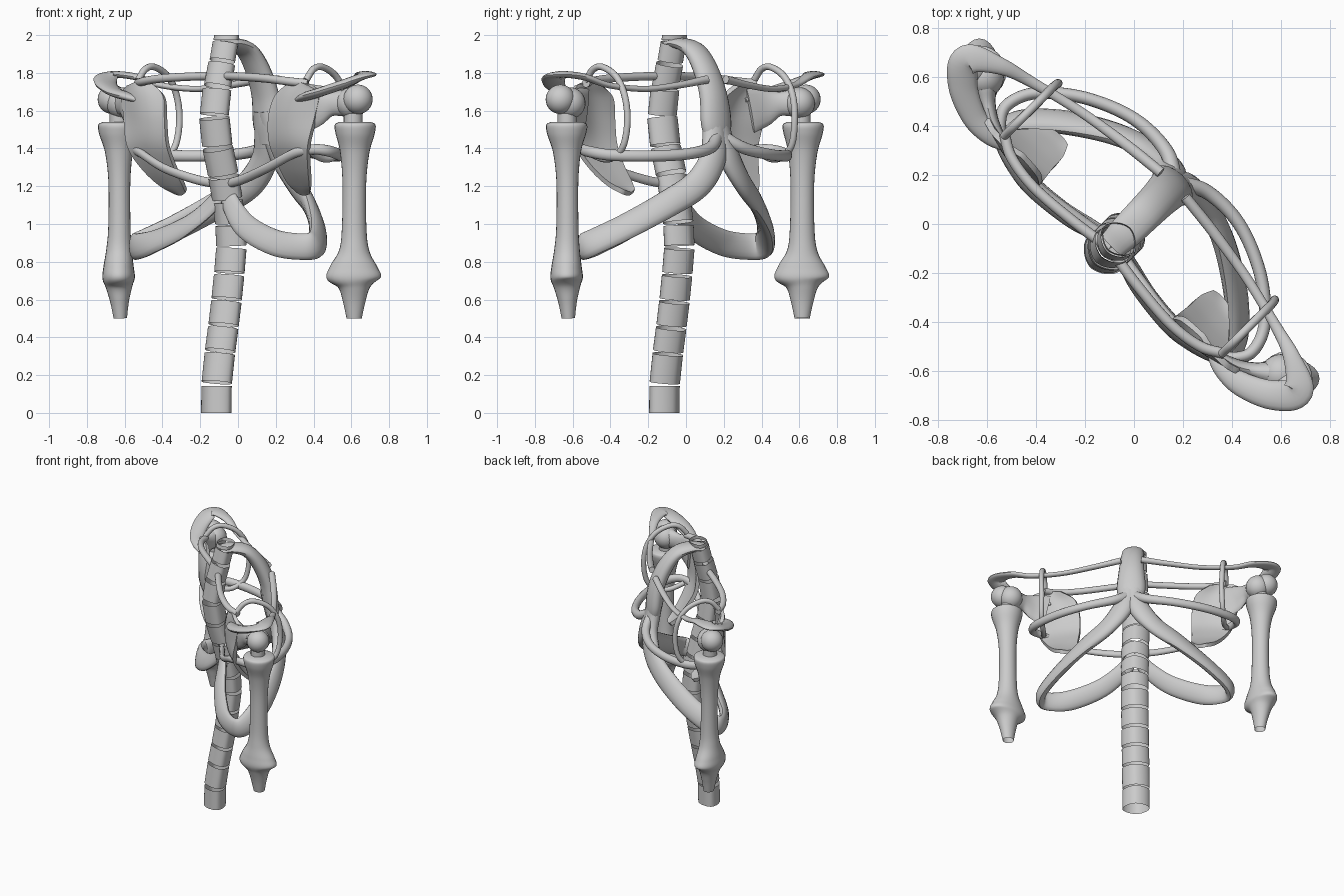
import bpy, bmesh, math
from mathutils import Vector, Matrix

if "Cube" in bpy.data.objects:
    bpy.data.objects.remove(bpy.data.objects["Cube"])

# The body faces the +x+y diagonal; left/right mirroring swaps x and y.
LATERAL = Vector((1, -1, 0)).normalized()
UP = Vector((0, 0, 1))


def finish(name, bm, angle=40):
    bmesh.ops.recalc_face_normals(bm, faces=bm.faces)
    me = bpy.data.meshes.new(name)
    bm.to_mesh(me)
    bm.free()
    ob = bpy.data.objects.new(name, me)
    bpy.context.collection.objects.link(ob)
    bpy.ops.object.select_all(action='DESELECT')
    ob.select_set(True)
    bpy.context.view_layer.objects.active = ob
    bpy.ops.object.shade_smooth_by_angle(angle=math.radians(angle))
    return ob


def pair(name, build):
    """Make the right part and its swapped twin on the left."""
    for side in ("right", "left"):
        bm = bmesh.new()
        build(bm)
        if side == "left":
            for v in bm.verts:
                v.co = Vector((v.co.y, v.co.x, v.co.z))
        finish(f"{name}_{side}", bm)


def smooth_points(pts, n=8):
    """Catmull-Rom through rows of numbers."""
    rows = [Vector(p) for p in pts]
    ext = [2 * rows[0] - rows[1]] + rows + [2 * rows[-1] - rows[-2]]
    out = []
    for i in range(len(rows) - 1):
        a, b, c, d = ext[i:i + 4]
        for k in range(n):
            t = k / n
            out.append(0.5 * (2 * b + (c - a) * t + (2 * a - 5 * b + 4 * c - d) * t * t
                              + (3 * b - a - 3 * c + d) * t ** 3))
    return out + [rows[-1]]


def radial(p):
    return Vector((p.x - 0.05, p.y - 0.05, 0))


def tube(bm, pts, hint, sides=16, end_cap=True):
    """Sweep an ellipse; each point is x, y, z, radius along hint, radius across it."""
    rows = smooth_points(pts)
    pos = [Vector(r[:3]) for r in rows]
    rings = []
    for i, p in enumerate(pos):
        t = (pos[min(i + 1, len(pos) - 1)] - pos[max(i - 1, 0)]).normalized()
        h = hint(p) if callable(hint) else hint
        a = (h - t * h.dot(t)).normalized()
        b = t.cross(a)
        ra, rb = rows[i][3], rows[i][4]
        rings.append([bm.verts.new(p + a * ra * math.cos(2 * math.pi * k / sides)
                                   + b * rb * math.sin(2 * math.pi * k / sides)) for k in range(sides)])
    for r, s in zip(rings, rings[1:]):
        for k in range(sides):
            bm.faces.new((r[k], r[(k + 1) % sides], s[(k + 1) % sides], s[k]))
    bm.faces.new(rings[0])
    if end_cap:
        bm.faces.new(rings[-1])


def rounded(pts, r):
    return [(*p, r, r) for p in pts]


# Spine: separate open drums along an S curve, wider sideways than deep
spine = [(-.115, 0), (-.113, .15), (-.098, .3), (-.072, .5), (-.05, .7), (-.035, .9), (-.052, 1.1),
         (-.085, 1.3), (-.115, 1.45), (-.125, 1.6), (-.105, 1.75), (-.08, 1.88), (-.06, 2.0)]
curve = smooth_points(spine, 12)


def spine_at(z):
    for a, b in zip(curve, curve[1:]):
        if z <= b.y:
            x = a.x + (b.x - a.x) * (z - a.y) / max(b.y - a.y, 1e-6)
            return Vector((x, x, z))
    return Vector((curve[-1].x, curve[-1].x, z))


def drum_ring(bm, c, tilt, r, n=32):
    fwd = Vector((1, 1, 0)).normalized()
    ring = []
    for k in range(n):
        co, si = math.cos(2 * math.pi * k / n), math.sin(2 * math.pi * k / n)
        u = 1.22 * r * math.copysign(abs(co) ** 1.2, co)
        v = .97 * r * math.copysign(abs(si) ** 1.2, si)
        ring.append(bm.verts.new(c + LATERAL * u + fwd * v - UP * v * tilt))
    return ring


cuts = [0, .152, .32, .457, .595, .735, .877, 1.0, 1.13, 1.26, 1.41, 1.57, 1.72, 1.855, 1.965, 2.0]
for i, (lo, hi) in enumerate(zip(cuts, cuts[1:])):
    a = spine_at(lo + (.009 if i else 0))
    b = spine_at(hi - (.009 if hi < 2 else 0))
    tilt = 0 if i == 0 or hi == 2 else (b - a).x * math.sqrt(2) / (b - a).z
    r = .078 if hi < 1.6 else .078 - .035 * (hi - 1.6)
    bm = bmesh.new()
    lower, upper = drum_ring(bm, a, tilt, r), drum_ring(bm, b, tilt, r)
    for k in range(32):
        j = (k + 1) % 32
        bm.faces.new((lower[k], lower[j], upper[j], upper[k]))
    finish(f"vertebra_{i + 1}", bm)

# Breastbone arching forward from the neck
bm = bmesh.new()
tube(bm, [(-.09, -.09, 1.945, .06, .025), (-.03, -.03, 1.955, .07, .03), (.045, .045, 1.92, .075, .042),
          (.103, .103, 1.82, .08, .052), (.145, .145, 1.68, .09, .055), (.16, .16, 1.53, .1, .055),
          (.165, .165, 1.42, .07, .04)], LATERAL)
finish("breastbone", bm)

# Large lower rib arches
pair("lower_arch", lambda bm: tube(bm, [
    (.16, .14, 1.6, .055, .06), (.185, .15, 1.47, .05, .07), (.235, .14, 1.34, .048, .075),
    (.305, .06, 1.21, .043, .075), (.375, -.1, 1.105, .04, .075), (.42, -.32, .985, .038, .075),
    (.415, -.5, .9, .035, .075), (.35, -.545, .88, .03, .07), (.2, -.46, .9, .03, .07),
    (.05, -.29, .98, .028, .065), (-.03, -.15, 1.09, .026, .055), (-.065, -.07, 1.2, .022, .04)], radial))

# Middle rib hoops
pair("middle_rib", lambda bm: tube(bm, [
    (.17, .17, 1.48, .03, .035), (.3, .13, 1.405, .03, .032), (.43, 0, 1.37, .027, .03),
    (.515, -.2, 1.36, .026, .03), (.535, -.4, 1.365, .025, .03), (.485, -.52, 1.385, .025, .03),
    (.4, -.545, 1.395, .022, .027), (.3, -.515, 1.375, .02, .025), (.15, -.39, 1.295, .02, .025),
    (.02, -.22, 1.235, .02, .025), (-.075, -.085, 1.21, .02, .025)], radial))

# Upper back ribs between spine and shoulder blade
pair("upper_rib", lambda bm: tube(bm, rounded([
    (-.1, -.1, 1.785), (.02, -.26, 1.78), (.15, -.41, 1.77), (.27, -.5, 1.755), (.37, -.53, 1.745)], .022), radial))

# Upright side loops
pair("side_loop", lambda bm: tube(bm, rounded([
    (.36, -.53, 1.76), (.4, -.49, 1.82), (.45, -.44, 1.83), (.52, -.37, 1.78), (.565, -.325, 1.68),
    (.575, -.31, 1.55), (.56, -.33, 1.42), (.51, -.38, 1.355), (.45, -.44, 1.345), (.38, -.52, 1.38)], .018),
    LATERAL, 12))

# Collar bone widening into the shoulder crest
pair("collar_and_crest", lambda bm: tube(bm, [
    (.21, .11, 1.765, .022, .022), (.33, -.04, 1.735, .018, .022), (.46, -.22, 1.715, .016, .02),
    (.575, -.41, 1.735, .016, .022), (.645, -.545, 1.78, .018, .035), (.672, -.68, 1.79, .018, .062),
    (.57, -.7, 1.745, .024, .06), (.44, -.655, 1.70, .024, .05), (.36, -.585, 1.675, .022, .04),
    (.31, -.525, 1.655, .012, .015)], UP))


# Shoulder blade: rows of border, middle and outer points
def blade(bm):
    rows = [((.29, -.45, 1.735), (.33, -.51, 1.745), (.39, -.57, 1.74)),
            ((.215, -.385, 1.67), (.29, -.5, 1.67), (.44, -.595, 1.69)),
            ((.18, -.375, 1.56), (.27, -.49, 1.56), (.42, -.585, 1.57)),
            ((.185, -.365, 1.43), (.27, -.47, 1.43), (.385, -.57, 1.42)),
            ((.23, -.33, 1.32), (.3, -.41, 1.31), (.385, -.5, 1.31)),
            ((.275, -.29, 1.235), (.335, -.345, 1.22), (.39, -.41, 1.225)),
            ((.325, -.27, 1.185), (.355, -.29, 1.17), (.385, -.325, 1.18))]
    lines = [smooth_points(r, 6) for r in rows]
    cols = [smooth_points([l[j] for l in lines], 5) for j in range(len(lines[0]))]
    grid = [[bm.verts.new(p) for p in c] for c in cols]
    for a, b in zip(grid, grid[1:]):
        for i in range(len(a) - 1):
            bm.faces.new((a[i], a[i + 1], b[i + 1], b[i]))
    bmesh.ops.recalc_face_normals(bm, faces=bm.faces)
    bmesh.ops.solidify(bm, geom=bm.faces[:], thickness=.026)


pair("shoulder_blade", blade)

# Socket neck reaching from blade to arm
pair("shoulder_socket", lambda bm: tube(bm, [
    (.34, -.53, 1.6, .12, .012), (.42, -.58, 1.62, .1, .028), (.49, -.6, 1.635, .065, .035),
    (.555, -.61, 1.64, .07, .05)], UP))


# Ball joint: two overlapping balls and a short pin
def joint(bm):
    for c, r in (((.6, -.615, 1.64), .083), ((.635, -.665, 1.66), .078)):
        bmesh.ops.create_uvsphere(bm, u_segments=24, v_segments=16, radius=r, matrix=Matrix.Translation(c))
    bmesh.ops.create_cone(bm, cap_ends=True, segments=20, radius1=.05, radius2=.05, depth=.07,
                          matrix=Matrix.Translation((.61, -.63, 1.55)))


pair("shoulder_joint", joint)

# Upper arm with a flared elbow, open at the lower end
pair("upper_arm", lambda bm: tube(bm, [
    (.62, -.632, 1.54, .085, .085), (.62, -.632, 1.525, .108, .108), (.62, -.632, 1.48, .104, .104),
    (.618, -.63, 1.38, .078, .074), (.616, -.628, 1.22, .063, .058), (.615, -.628, .98, .065, .059),
    (.615, -.63, .86, .08, .068), (.613, -.632, .775, .125, .08), (.613, -.632, .715, .144, .086),
    (.615, -.63, .665, .085, .07), (.615, -.627, .59, .06, .05), (.615, -.623, .5, .04, .035)],
    Vector((1, 0, 0)), 24, False))
